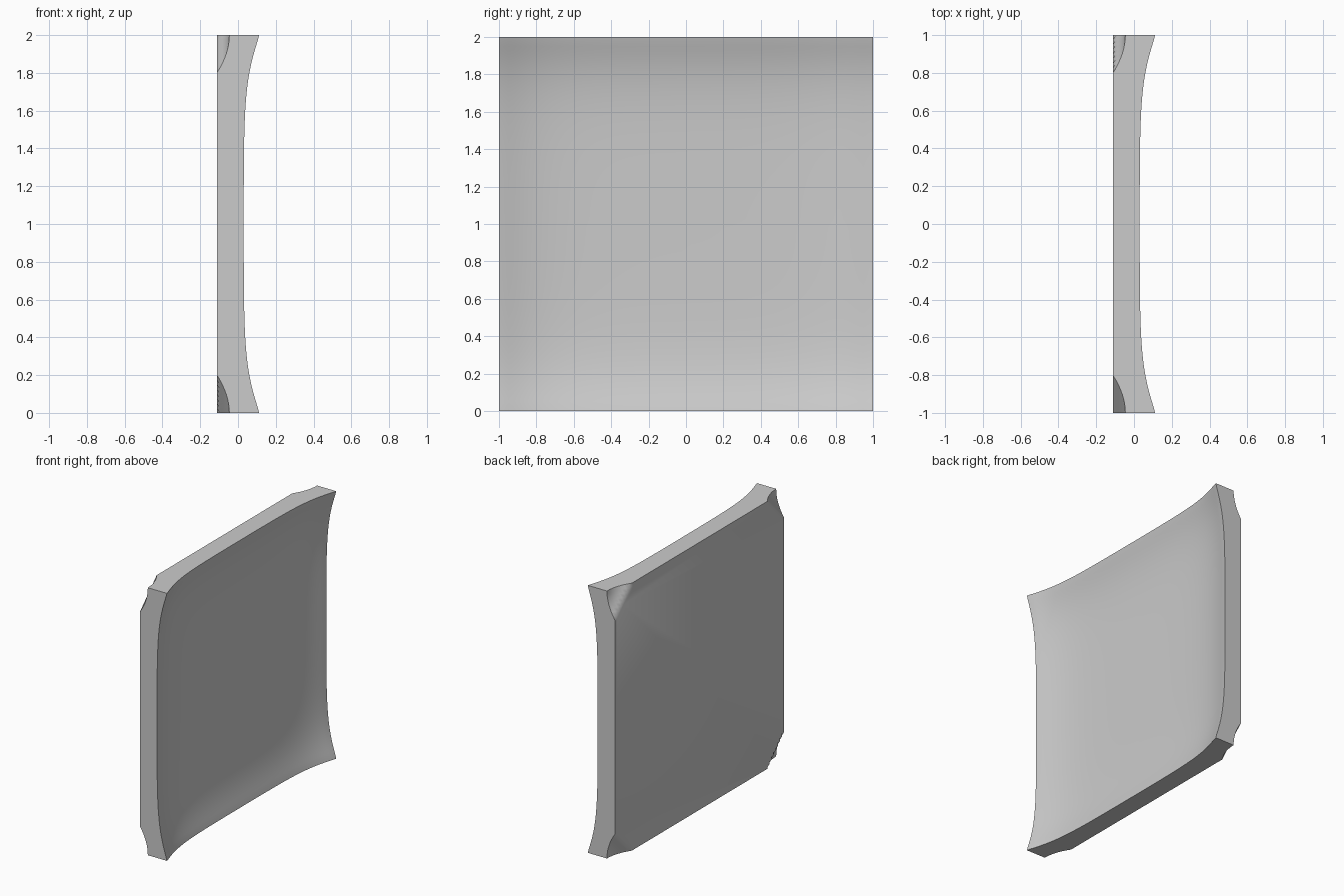
import bpy
import bmesh
import math

old = bpy.data.objects.get("Cube")
if old:
    bpy.data.objects.remove(old, do_unlink=True)

SEGMENTS = 80
BACK = -0.112


def flare(d):
    """Rise of the dish towards an edge at distance d."""
    return 0.082 * math.exp(-((d / 0.2) ** 1.2))


def dish(a, b):
    return -0.052 + flare(a) + flare(b)


def cove(a, b):
    """Hollow cut into each rear corner."""
    s = min((a + b) / 0.2, 1.0)
    return BACK + 0.066 * (1 - s * s)


def add_sheet(bm, shape):
    """Square sheet in the y-z plane, pushed along x by shape."""
    verts = bmesh.ops.create_grid(bm, x_segments=SEGMENTS, y_segments=SEGMENTS, size=1)["verts"]
    for v in verts:
        y, z = v.co.x, v.co.y
        v.co = (shape(max(0, 1 - abs(y)), max(0, 1 - abs(z))), y, z + 1)


# Dished front, coved back and the four flat sides between them
bm = bmesh.new()
add_sheet(bm, dish)
add_sheet(bm, cove)
rims = [e for e in bm.edges if e.is_boundary]
bmesh.ops.bridge_loops(bm, edges=rims)

# Merge the flat areas of the back
flat = [v for v in bm.verts if abs(v.co.x - BACK) < 1e-5 and abs(v.co.y) < 0.99 and 0.01 < v.co.z < 1.99]
inner = {e for v in flat for e in v.link_edges
         if all(abs(w.co.x - BACK) < 1e-5 for w in e.verts)}
bmesh.ops.dissolve_limit(bm, angle_limit=0.001, verts=flat, edges=list(inner))
bmesh.ops.recalc_face_normals(bm, faces=bm.faces[:])

mesh = bpy.data.meshes.new("dished_panel")
bm.to_mesh(mesh)
bm.free()
panel = bpy.data.objects.new("dished_panel", mesh)
bpy.context.collection.objects.link(panel)

# Plain grey
colour = (0.6, 0.6, 0.6, 1)
grey = bpy.data.materials.new("plain_grey")
grey.use_nodes = True
grey.diffuse_color = colour
grey.node_tree.nodes["Principled BSDF"].inputs["Base Color"].default_value = colour
mesh.materials.append(grey)

# Smooth surfaces with crisp edges
bpy.ops.object.select_all(action="DESELECT")
panel.select_set(True)
bpy.context.view_layer.objects.active = panel
bpy.ops.object.shade_smooth_by_angle(angle=math.radians(30))
